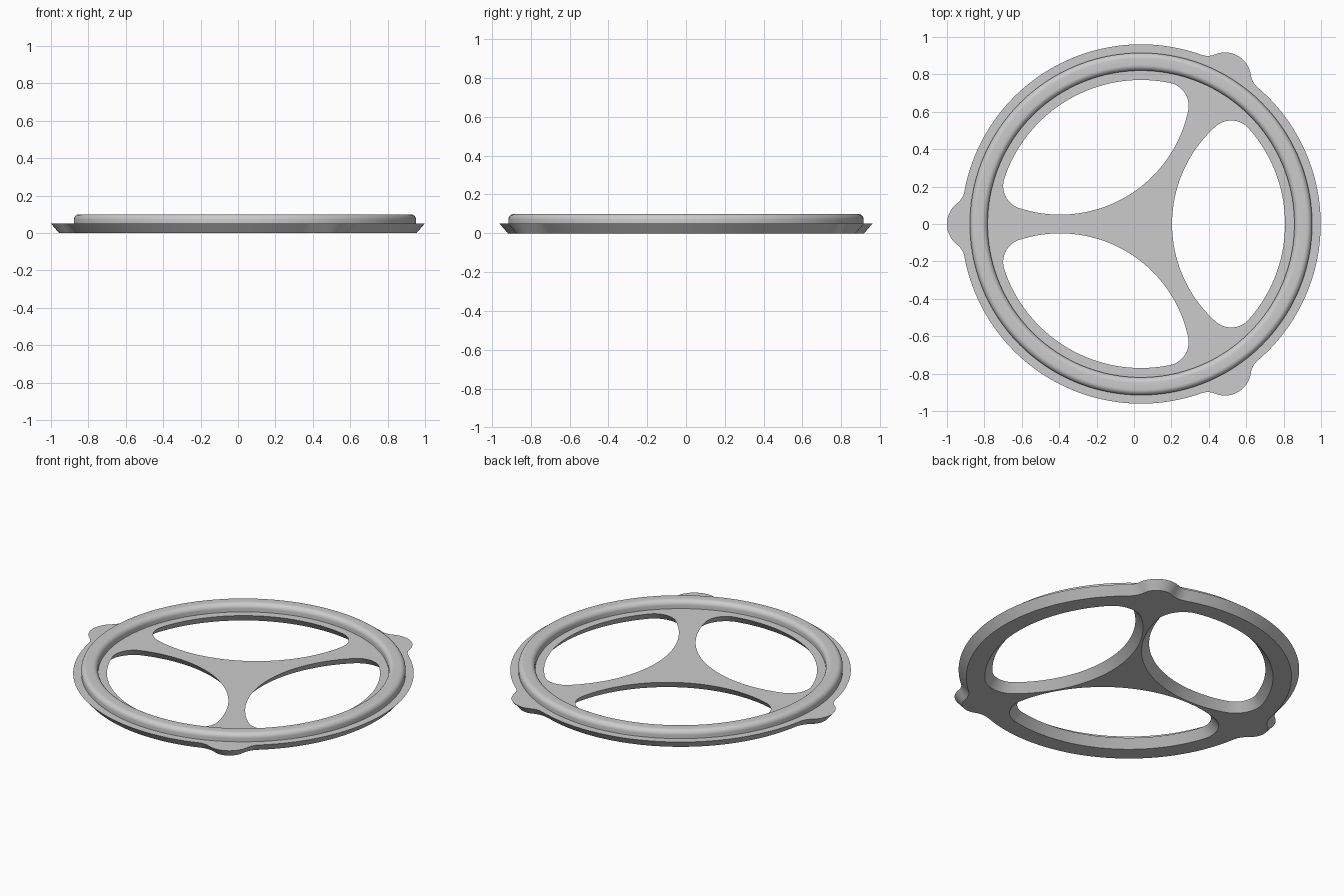
import bpy, bmesh, math
from mathutils import Vector, Matrix

if "Cube" in bpy.data.objects:
    bpy.data.objects.remove(bpy.data.objects["Cube"])

CX = 0.0375            # wheel axis position on x
PLATE_H, TOP = 0.05, 0.10
TAPER = 0.043          # how far the underside is drawn in

grey = bpy.data.materials.new("satin grey")
grey.diffuse_color = (0.60, 0.60, 0.60, 1)
grey.use_nodes = True
grey.node_tree.nodes["Principled BSDF"].inputs["Base Color"].default_value = grey.diffuse_color


def arc(c, r, d0, d1, n):
    """Points on a circle from direction d0 to d1 the short way, end left out."""
    a0 = math.atan2(d0.y, d0.x)
    a1 = math.atan2(d1.y, d1.x)
    da = (a1 - a0 + math.pi) % (2 * math.pi) - math.pi
    return [c + r * Vector((math.cos(a0 + da * i / n), math.sin(a0 + da * i / n)))
            for i in range(n)]


def polar(r, a):
    return Vector((r * math.cos(a), r * math.sin(a)))


def turned(points, angle):
    rot = Matrix.Rotation(angle, 2)
    return [rot @ p for p in points]


def flip(v):
    return Vector((v.x, -v.y))


def rim_outline(t):
    """Round rim with three blended lobes, drawn in by t."""
    m, lobe, g, d = 0.9605, 0.14, 0.10, 0.8975
    phi = math.acos(((m + g) ** 2 + d * d - (lobe + g) ** 2) / (2 * d * (m + g)))
    o, b = Vector((0, 0)), Vector((d, 0))
    f = polar(m + g, phi)
    e = flip(f)
    third = (arc(o, m - t, polar(1, -math.pi / 3), e, 32)
             + arc(e, g + t, -e, b - e, 10)
             + arc(b, lobe - t, e - b, f - b, 20)
             + arc(f, g + t, b - f, -f, 10)
             + arc(o, m - t, f, polar(1, math.pi / 3), 32))
    return [p for k in range(3) for p in turned(third, math.pi / 3 + k * 2 * math.pi / 3)]


def hole_outline(t, angle):
    """Opening between two spokes: two big arcs with rounded corners, widened by t."""
    ra, rb, d, f = 0.77, 0.70, 0.866, 0.125
    x = (d * d + (ra - f) ** 2 - (rb - f) ** 2) / (2 * d)
    up = Vector((x, math.sqrt((ra - f) ** 2 - x * x)))
    dn = flip(up)
    o, b = Vector((0, 0)), Vector((d, 0))
    pts = (arc(o, ra + t, dn, up, 40)
           + arc(up, f + t, up, up - b, 16)
           + arc(b, rb + t, up - b, dn - b, 40)
           + arc(dn, f + t, dn - b, dn, 16))
    return turned(pts, angle)


def finish(bm, name):
    bmesh.ops.recalc_face_normals(bm, faces=bm.faces)
    me = bpy.data.meshes.new(name)
    bm.to_mesh(me)
    bm.free()
    me.materials.append(grey)
    ob = bpy.data.objects.new(name, me)
    ob.location.x = CX
    bpy.context.collection.objects.link(ob)
    bpy.ops.object.select_all(action='DESELECT')
    ob.select_set(True)
    bpy.context.view_layer.objects.active = ob
    bpy.ops.object.shade_smooth_by_angle(angle=math.radians(30))


# Spoked base plate with tapered edges
bm = bmesh.new()
outlines = [rim_outline] + [lambda t, k=k: hole_outline(t, k * 2 * math.pi / 3) for k in range(3)]
caps = [[], []]
for outline in outlines:
    loops = []
    for level, (t, z) in enumerate(((TAPER, 0), (0, PLATE_H))):
        vs = [bm.verts.new((p.x, p.y, z)) for p in outline(t)]
        caps[level] += [bm.edges.new((vs[i - 1], vs[i])) for i in range(len(vs))]
        loops.append(vs)
    lo, hi = loops
    for i in range(len(lo)):
        bm.faces.new((lo[i - 1], lo[i], hi[i], hi[i - 1]))
for edges in caps:
    bmesh.ops.triangle_fill(bm, edges=edges, use_beauty=True)
finish(bm, "spoked_plate")

# Raised ring with rounded shoulders
R_IN, R_OUT, ROUND, SEG = 0.82, 0.915, 0.03, 160
profile = [(R_OUT, PLATE_H - 0.005)]
for cx, start in ((R_OUT - ROUND, 0), (R_IN + ROUND, 90)):
    for i in range(9):
        a = math.radians(start + 90 * i / 8)
        profile.append((cx + ROUND * math.cos(a), TOP - ROUND + ROUND * math.sin(a)))
profile.append((R_IN, PLATE_H - 0.005))
bm = bmesh.new()
rings = [[bm.verts.new((*polar(r, 2 * math.pi * s / SEG), z)) for r, z in profile]
         for s in range(SEG)]
for s in range(SEG):
    a, b = rings[s - 1], rings[s]
    for i in range(len(profile)):
        bm.faces.new((a[i - 1], b[i - 1], b[i], a[i]))
finish(bm, "raised_ring")
